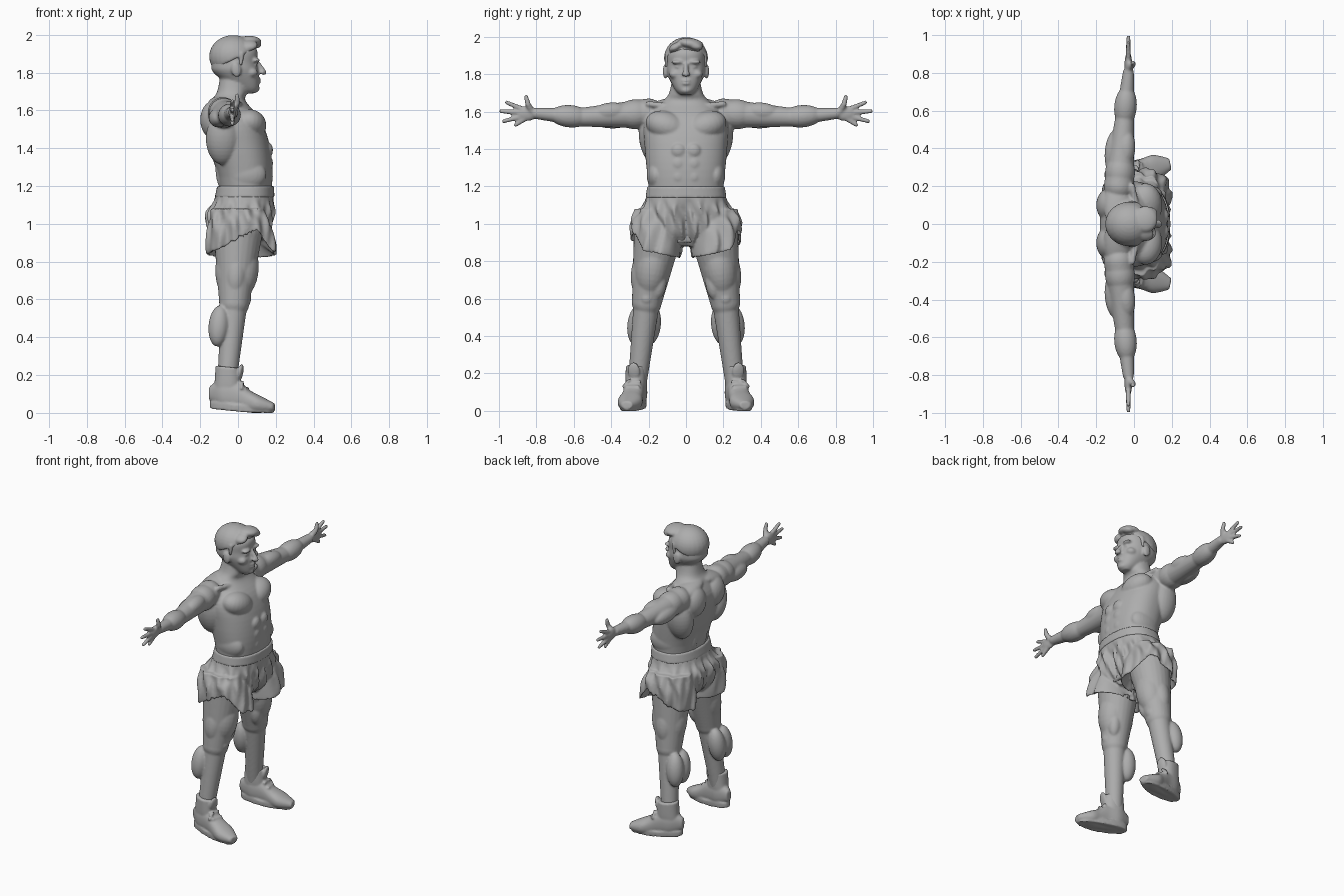
import bpy, bmesh, math
from mathutils import Matrix, Vector

cube = bpy.data.objects.get("Cube")
if cube:
    bpy.data.objects.remove(cube, do_unlink=True)

grey = (.42, .42, .42, 1)
clay = bpy.data.materials.new("grey_clay")
clay.use_nodes = True
clay.diffuse_color = grey
clay.node_tree.nodes["Principled BSDF"].inputs["Base Color"].default_value = grey

# The figure faces +x, with its arms along y
front, outside, up = Matrix.Identity(3)
shoulder, elbow, wrist = Vector((-.08, .2, 1.59)), Vector((-.05, .56, 1.57)), Vector((-.03, .8, 1.59))
hip, knee, ankle = Vector((0, .15, .95)), Vector((-.02, .21, .58)), Vector((-.06, .26, .15))


def clamp(value):
    return min(1, max(0, value))


def smooth_rows(rows, steps=5):
    """Resample section rows along a Catmull-Rom curve."""
    result = []
    for i in range(len(rows) - 1):
        before, start, end, after = (Vector(rows[min(max(i + k, 0), len(rows) - 1)]) for k in (-1, 0, 1, 2))
        enter, leave = (end - before) / 2, (after - start) / 2
        for step in range(steps):
            t = step / steps
            bend = (start - end) * 2 + enter + leave
            result.append(start + t * (enter + t * ((end - start) - enter + (t - 1) * bend)))
    return result + [Vector(rows[-1])]


def loft(bm, rows, side=0, forward=False, power=2.3, count=64):
    """Closed skin over rows of (height, centre x, radius x, radius y).
    With forward, rows are (x, centre height, radius height, radius y)."""
    rings = []
    for along, centre, radius, width in smooth_rows(rows):
        ring = []
        for i in range(count):
            c, s = math.cos(math.tau * i / count), math.sin(math.tau * i / count)
            a = centre + radius * math.copysign(abs(c) ** (2 / power), c)
            b = side + width * math.copysign(abs(s) ** (2 / power), s)
            ring.append(bm.verts.new((along, b, a) if forward else (a, b, along)))
        rings.append(ring)
    faces = [bm.faces.new(rings[0]), bm.faces.new(rings[-1])]
    for low, high in zip(rings, rings[1:]):
        for i in range(count):
            faces.append(bm.faces.new((low[i - 1], low[i], high[i], high[i - 1])))
    bmesh.ops.recalc_face_normals(bm, faces=faces)
    return [v for ring in rings for v in ring]


def ball(bm, centre, radii, tilt=0, axis="X"):
    matrix = (Matrix.Translation(centre) @ Matrix.Rotation(math.radians(tilt), 4, axis)
              @ Matrix.Diagonal((*radii, 1)))
    bmesh.ops.create_uvsphere(bm, u_segments=24, v_segments=16, radius=1, matrix=matrix)


def aim(start, end):
    return (end - start).to_track_quat("Z", "Y").to_matrix().to_4x4()


def bone(bm, start, end, thick_start, thick_end):
    """Tapered rod with round ends."""
    start, end = Vector(start), Vector(end)
    bmesh.ops.create_cone(bm, cap_ends=True, segments=24, radius1=thick_start, radius2=thick_end,
                          depth=(end - start).length,
                          matrix=Matrix.Translation((start + end) / 2) @ aim(start, end))
    for point, radius in ((start, thick_start), (end, thick_end)):
        ball(bm, point, [radius] * 3)


def muscle(bm, start, end, at, length, thick, shift=Vector()):
    """Ellipsoid lying along a bone, pushed off its axis by shift."""
    matrix = (Matrix.Translation(start.lerp(end, at) + shift) @ aim(start, end)
              @ Matrix.Diagonal((thick, thick, length, 1)))
    bmesh.ops.create_uvsphere(bm, u_segments=24, v_segments=16, radius=1, matrix=matrix)


def mirror_y(bm):
    copy = bmesh.ops.duplicate(bm, geom=bm.verts[:] + bm.edges[:] + bm.faces[:])["geom"]
    for item in copy:
        if isinstance(item, bmesh.types.BMVert):
            item.co.y = -item.co.y
    bmesh.ops.reverse_faces(bm, faces=[item for item in copy if isinstance(item, bmesh.types.BMFace)])


def finish(bm, name, iterations=2):
    """Fuse the overlapping forms into one smooth sculpted skin."""
    mesh = bpy.data.meshes.new(name)
    bm.to_mesh(mesh)
    bm.free()
    mesh.materials.append(clay)
    obj = bpy.data.objects.new(name, mesh)
    bpy.context.collection.objects.link(obj)
    fuse = obj.modifiers.new("fuse", "REMESH")
    fuse.mode, fuse.voxel_size, fuse.use_smooth_shade = "VOXEL", .007, True
    soften = obj.modifiers.new("soften", "SMOOTH")
    soften.factor, soften.iterations = .5, iterations
    bpy.context.view_layer.objects.active = obj
    for modifier in ("fuse", "soften"):
        bpy.ops.object.modifier_apply(modifier=modifier)


body = bmesh.new()
# Arm
bone(body, shoulder, elbow, .08, .05)
bone(body, elbow, wrist, .05, .03)
muscle(body, shoulder, elbow, at=.2, length=.1, thick=.08)
muscle(body, shoulder, elbow, at=.55, length=.1, thick=.05, shift=(front + up) * .02)
muscle(body, shoulder, elbow, at=.5, length=.12, thick=.05, shift=(front * 2 + up) * -.02)
muscle(body, elbow, wrist, at=.25, length=.11, thick=.06)
# Palm, four fanned fingers and thumb
palm = wrist + outside * .02
ball(body, palm + outside * .03, (.02, .06, .04))
for i, reach in enumerate((.15, .17, .16, .11)):
    angle = math.radians(23 - 19 * i)
    ray = outside * math.cos(angle) + up * math.sin(angle)
    bone(body, palm + ray * .05, palm + ray * reach, .015, .011)
thumb = palm + (front + outside + up * 2) * .025
bone(body, palm, thumb, .02, .015)
bone(body, thumb, thumb + up * .04 + outside * .01, .015, .011)
# Leg
bone(body, hip, knee, .13, .08)
bone(body, knee, ankle, .07, .05)
muscle(body, hip, knee, at=.5, length=.16, thick=.09, shift=front * .03)
muscle(body, hip, knee, at=.5, length=.16, thick=.08, shift=front * -.03)
muscle(body, hip, knee, at=.55, length=.13, thick=.06, shift=outside * .05)
muscle(body, hip, knee, at=.75, length=.08, thick=.04, shift=(front - outside) * .05)
ball(body, knee + front * .05 + up * .02, [.04] * 3)
for side in (-1, 1):
    muscle(body, knee, ankle, at=.28, length=.11, thick=.055, shift=outside * side * .035 - front * .07)
# Chest, back and waist
ball(body, (.06, .1, 1.52), (.09, .12, .08), tilt=20)
ball(body, (-.08, .18, 1.45), (.09, .07, .14), tilt=-10)
ball(body, (-.13, .1, 1.55), (.07, .09, .1))
ball(body, (-.09, .1, 1.63), (.07, .13, .04), tilt=-12)
ball(body, (-.07, .05, 1.3), (.05, .04, .13))
ball(body, (.05, .16, 1.26), (.1, .05, .08))
bone(body, (.03, .02, 1.62), (-.01, .2, 1.64), .016, .016)
for row in range(3):
    ball(body, (.16, .04, 1.25 + .07 * row), (.025, .04, .04))
# Brow, eye, cheek, nostril and ear
ball(body, (.09, .04, 1.865), (.025, .04, .013), tilt=-15, axis="Z")
ball(body, (.09, .04, 1.84), (.014, .02, .01))
ball(body, (.07, .06, 1.8), (.035, .03, .025))
ball(body, (.13, .013, 1.8), [.011] * 3)
ball(body, (-.01, .11, 1.815), (.026, .014, .04), tilt=-10, axis="Y")
mirror_y(body)
# Torso with neck, then head
loft(body, [(.9, .01, .12, .17), (1.2, .04, .14, .2), (1.4, .01, .16, .22), (1.55, -.03, .15, .22),
            (1.65, -.05, .09, .13), (1.7, -.03, .08, .09), (1.8, -.02, .07, .07)])
loft(body, [(1.69, .06, .03, .03), (1.72, .04, .07, .06), (1.8, -.01, .12, .1),
            (1.85, -.02, .12, .105), (1.92, -.02, .12, .1), (1.98, -.02, .05, .05)])
# Nose, lips and chin
bone(body, (.105, 0, 1.85), (.137, 0, 1.8), .012, .015)
for height in (1.75, 1.765):
    ball(body, (.1, 0, height), (.022, .03, .009))
ball(body, (.085, 0, 1.715), (.03, .035, .022))
finish(body, "body", iterations=4)

# Hair: cropped cap, sideburns and swept fringe
hair = bmesh.new()
ball(hair, (-.025, 0, 1.885), (.128, .118, .113))
bmesh.ops.bisect_plane(hair, geom=hair.verts[:] + hair.edges[:] + hair.faces[:],
                       plane_co=(.09, 0, 1.925), plane_no=up - front / 2, clear_inner=True)
bmesh.ops.holes_fill(hair, edges=[e for e in hair.edges if e.is_boundary])
for side in (-1, 1):
    bone(hair, (.02, side * .1, 1.9), (.015, side * .104, 1.845), .014, .009)
ball(hair, (.06, .025, 1.963), (.065, .07, .03), tilt=-8)
ball(hair, (.09, .05, 1.95), (.035, .04, .022), tilt=-15)
ball(hair, (.06, -.055, 1.945), (.045, .04, .022), tilt=30)
finish(hair, "hair", iterations=4)

# Shorts: flared legs with a split side hem
shorts = bmesh.new()
for v in loft(shorts, [(1.08, 0, .14, .11), (.95, .01, .17, .13), (.82, .02, .18, .13),
                       (.84, .02, .15, .12), (.9, .01, .12, .1)], side=.16):
    behind = v.co.x < .1
    split = max(0, 1 - abs(v.co.x - .1) / (.2 if behind else .08))
    outer = clamp((v.co.y - .16) / .08)
    v.co.z += (.2 * (v.co.y - .03) + .1 * split * outer) * clamp((1.06 - v.co.z) * 5)
mirror_y(shorts)
loft(shorts, [(1.2, .04, .145, .2), (1.12, .03, .16, .22), (1.05, .01, .18, .25),
              (.95, .01, .16, .22), (.88, .01, .1, .1)], count=96)
# Gathered folds and the dip between the legs
for v in shorts.verts:
    angle = math.atan2(v.co.y, v.co.x)
    fold = 2 * math.sin(17 * angle + 3 * math.sin(12 * v.co.z)) + math.sin(29 * angle - 14 * v.co.z)
    loose = clamp((1.14 - v.co.z) * 15)
    v.co += Vector((v.co.x, v.co.y, 0)).normalized() * fold * loose * .005
    v.co.x *= 1 - .14 * loose * math.exp(-(v.co.y / .03) ** 2)
finish(shorts, "shorts")

waistband = bmesh.new()
loft(waistband, [(1.14, .035, .158, .217), (1.2, .04, .15, .207)])
finish(waistband, "waistband")

# Shoes: upper, ankle collar, tongue, laces and welt, turned outward
shoes = bmesh.new()
loft(shoes, [(-.155, .08, .035, .02), (-.08, .085, .085, .055), (0, .08, .08, .055),
             (.06, .06, .06, .06), (.12, .045, .045, .065), (.197, .03, .02, .03)], forward=True)
loft(shoes, [(.08, -.06, .075, .05), (.14, -.055, .07, .055), (.23, -.055, .065, .055)])
ball(shoes, (.012, 0, .205), (.014, .034, .05), tilt=12, axis="Y")
for i in range(3):
    lace = Vector((.02 + .025 * i, 0, .15 - .025 * i))
    bone(shoes, lace - outside * .035, lace + outside * .035, .008, .008)
bone(shoes, (.03, .02, .16), (.03, .055, .125), .007, .007)
loft(shoes, [(0, .02, .17, .057), (.035, .02, .17, .06)])
for v in shoes.verts:
    v.co.z = max(v.co.z, 0) + max(0, .08 - v.co.x) / 10
bmesh.ops.transform(shoes, verts=shoes.verts[:],
                    matrix=Matrix.Translation(outside * .277) @ Matrix.Rotation(math.radians(12), 4, "Z"))
mirror_y(shoes)
finish(shoes, "shoes")
